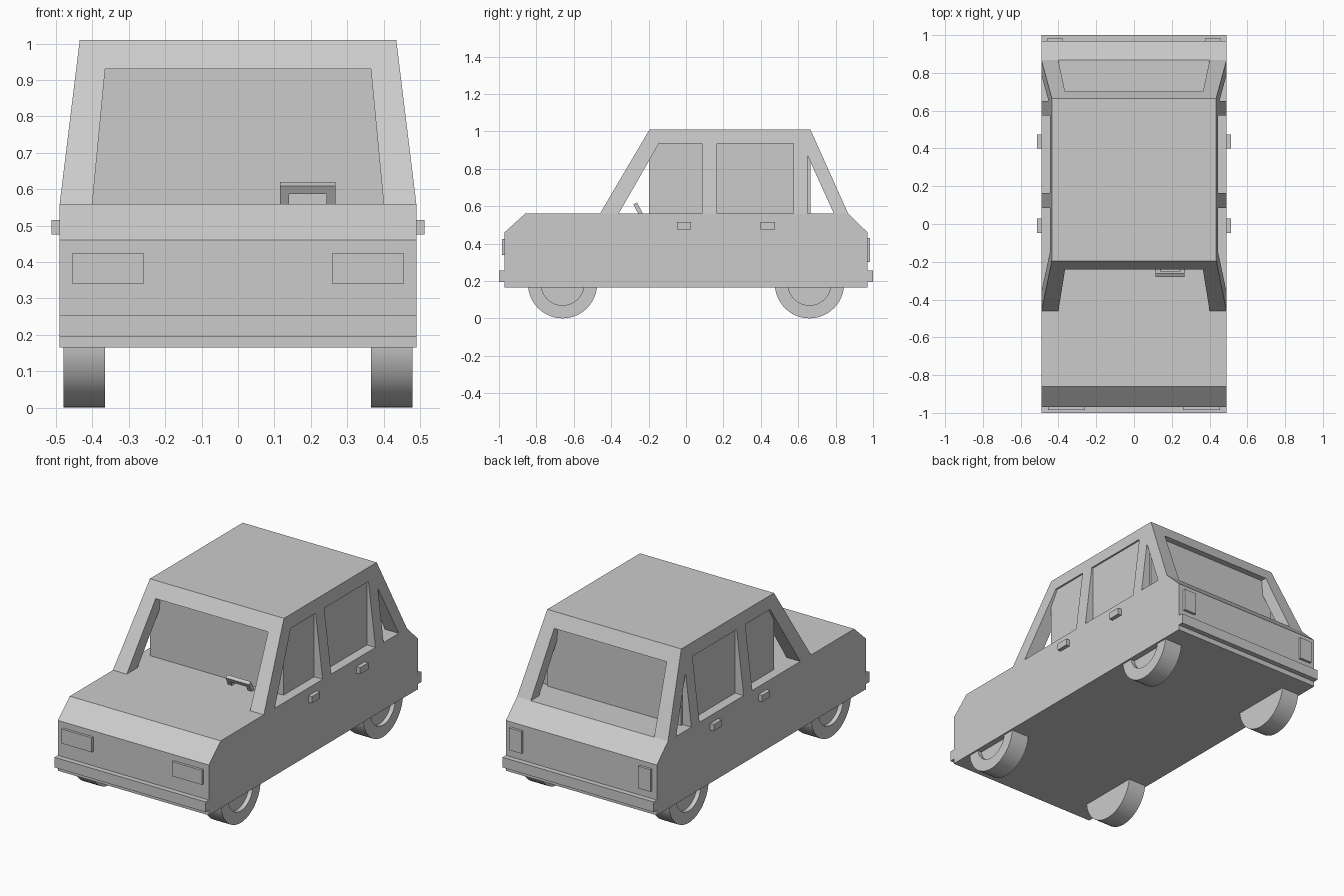
import bpy, bmesh, math

if "Cube" in bpy.data.objects:
    bpy.data.objects.remove(bpy.data.objects["Cube"])


def make_object(name, bm):
    bmesh.ops.recalc_face_normals(bm, faces=bm.faces)
    mesh = bpy.data.meshes.new(name)
    bm.to_mesh(mesh)
    bm.free()
    obj = bpy.data.objects.new(name, mesh)
    bpy.context.collection.objects.link(obj)
    return obj


def loft(name, ring_a, ring_b):
    bm = bmesh.new()
    a = [bm.verts.new(p) for p in ring_a]
    b = [bm.verts.new(p) for p in ring_b]
    bm.faces.new(a)
    bm.faces.new(b)
    for i in range(len(a)):
        j = (i + 1) % len(a)
        bm.faces.new((a[i], a[j], b[j], b[i]))
    return make_object(name, bm)


def prism_x(name, yz, x0, x1):
    return loft(name, [(x0, y, z) for y, z in yz], [(x1, y, z) for y, z in yz])


def prism_y(name, xz, y0, y1):
    return loft(name, [(x, y0, z) for x, z in xz], [(x, y1, z) for x, z in xz])


def box(name, x, y, z):
    return prism_x(name, [(y[0], z[0]), (y[1], z[0]), (y[1], z[1]), (y[0], z[1])], *x)


def cut(target, cutter):
    cutter.hide_render = True
    mod = target.modifiers.new("window_cut", 'BOOLEAN')
    mod.operation = 'DIFFERENCE'
    mod.solver = 'EXACT'
    mod.object = cutter
    bpy.context.view_layer.objects.active = target
    bpy.ops.object.modifier_apply(modifier=mod.name)
    bpy.data.objects.remove(cutter)


# lower body
prism_x("body", [(-.97, .165), (.97, .165), (.97, .46), (.867, .56),
                 (-.86, .56), (-.97, .46)], -.49, .49)

# tapered cabin frame with window openings
frame = loft("cabin_frame",
             [(-.49, -.46, .56), (.49, -.46, .56), (.49, .867, .56), (-.49, .867, .56)],
             [(-.435, -.195, 1.01), (.435, -.195, 1.01), (.435, .665, 1.01), (-.435, .665, 1.01)])
cut(frame, prism_y("windscreen_cutter",
                   [(-.406, .5), (.406, .5), (.365, .93), (-.365, .93)], -1, 1.2))
side_windows = [
    [(-.394, .5), (-.145, .935), (.085, .935), (.085, .5)],
    [(.165, .5), (.165, .935), (.575, .935), (.575, .5)],
    [(.65, .5), (.65, .87), (.818, .5)],
]
for window in side_windows:
    cut(frame, prism_x("side_window_cutter", window, -1, 1))

# blank inner cabin behind the openings
box("cabin_core", (-.434, .434), (-.197, .665), (.55, .99))

# bumpers
box("front_bumper", (-.49, .49), (-1, -.96), (.195, .255))
box("rear_bumper", (-.49, .49), (.96, 1), (.195, .255))

# lights and door handles on both sides
for s, side in ((-1, "left"), (1, "right")):
    box(side + "_headlight", (s * .26, s * .455), (-.985, -.96), (.34, .425))
    box(side + "_tail_light", (s * .378, s * .458), (.96, .985), (.3, .43))
    for y in (-.01, .437):
        box(side + "_door_handle", (s * .48, s * .513), (y - .038, y + .038), (.476, .515))

# steering wheel, a tilted square hoop
wheel = prism_y("steering_wheel", [(.115, -.03), (.14, -.03), (.14, .036), (.243, .036),
                                   (.243, -.03), (.268, -.03), (.268, .062), (.115, .062)],
                -.011, .011)
wheel.location = (0, -.243, .56)
wheel.rotation_euler.x = math.radians(28)

# road wheels with a recessed hub on the outer face
for s in (-1, 1):
    for y in (-.66, .66):
        bm = bmesh.new()
        n = 48
        rings = []
        for x, r in ((.365, .185), (.48, .185), (.48, .115), (.455, .115)):
            rings.append([bm.verts.new((s * x, y + r * math.cos(2 * math.pi * i / n),
                                        .185 + r * math.sin(2 * math.pi * i / n)))
                          for i in range(n)])
        for a, b in zip(rings, rings[1:]):
            for i in range(n):
                j = (i + 1) % n
                bm.faces.new((a[i], a[j], b[j], b[i]))
        bm.faces.new(rings[0])
        bm.faces.new(rings[-1])
        tyre = make_object("road_wheel", bm)
        bpy.ops.object.select_all(action='DESELECT')
        tyre.select_set(True)
        bpy.context.view_layer.objects.active = tyre
        bpy.ops.object.shade_smooth_by_angle(angle=math.radians(30))
